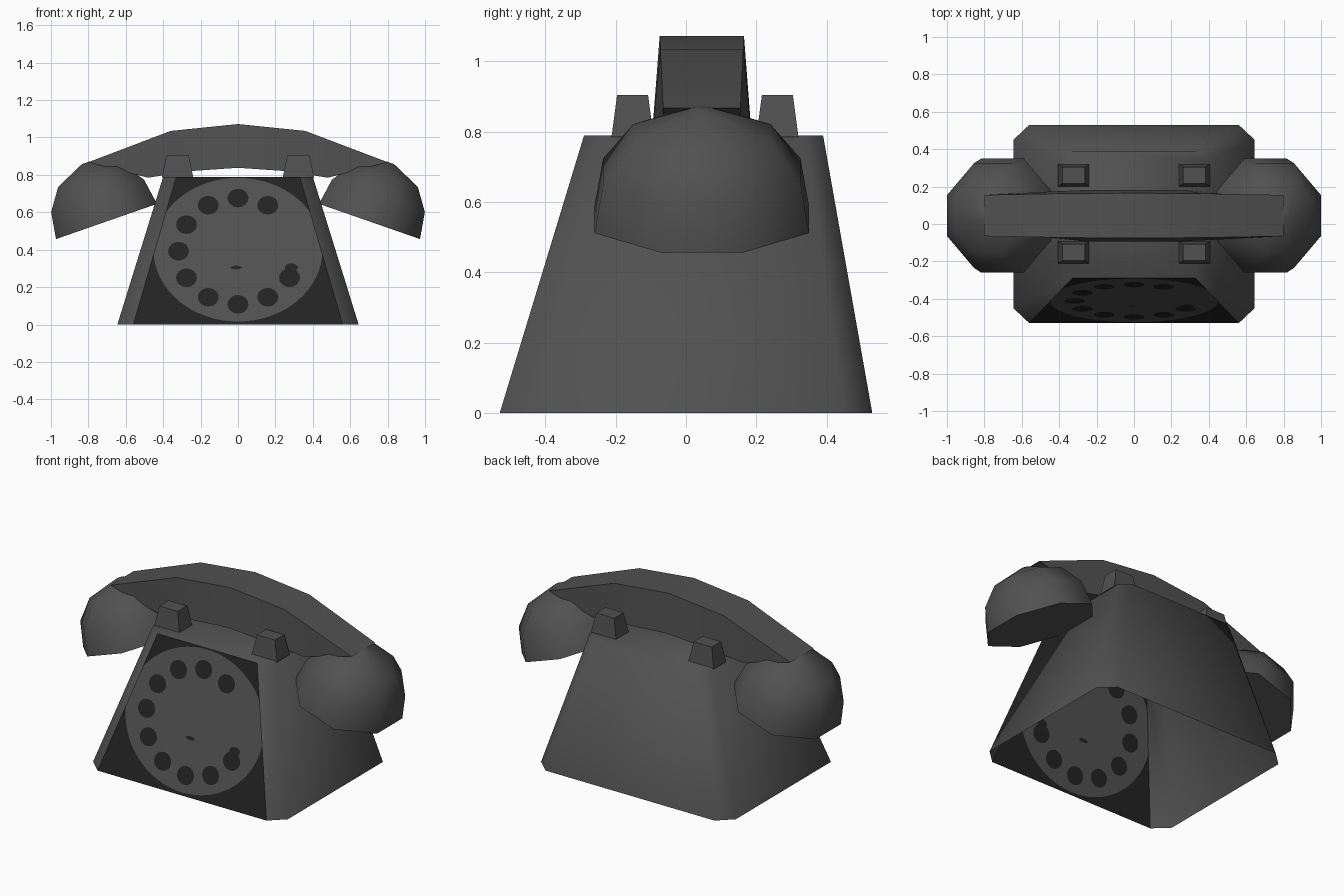
import bpy, bmesh, math
from mathutils import Vector
from mathutils.geometry import delaunay_2d_cdt

if "Cube" in bpy.data.objects:
    bpy.data.objects.remove(bpy.data.objects["Cube"])


def material(name, v):
    m = bpy.data.materials.new(name)
    m.diffuse_color = (v, v, v, 1)
    m.use_nodes = True
    m.node_tree.nodes["Principled BSDF"].inputs["Base Color"].default_value = m.diffuse_color
    return m


GREY = material("charcoal_grey", 0.082)
BLACK = material("near_black", 0.017)


def make(name, verts, faces, mats, smooth=None, fix=True):
    me = bpy.data.meshes.new(name)
    me.from_pydata(verts, [], faces)
    for m in mats:
        me.materials.append(m)
    if fix:
        bm = bmesh.new()
        bm.from_mesh(me)
        bmesh.ops.recalc_face_normals(bm, faces=bm.faces)
        bm.to_mesh(me)
        bm.free()
    ob = bpy.data.objects.new(name, me)
    bpy.context.collection.objects.link(ob)
    if smooth:
        bpy.ops.object.select_all(action='DESELECT')
        ob.select_set(True)
        bpy.context.view_layer.objects.active = ob
        bpy.ops.object.shade_smooth_by_angle(angle=math.radians(smooth))
    return ob


def loft(rings, cap_start=True, cap_end=True, skip=()):
    n = len(rings[0])
    verts = [p for r in rings for p in r]
    faces = []
    for k in range(len(rings) - 1):
        for i in range(n):
            if i not in skip:
                j = (i + 1) % n
                faces.append((k * n + i, k * n + j, (k + 1) * n + j, (k + 1) * n + i))
    if cap_start:
        faces.append(tuple(reversed(range(n))))
    if cap_end:
        faces.append(tuple(range(len(verts) - n, len(verts))))
    return verts, faces


def octagon(xo, xi, y0, y0i, y1i, y1, z):
    return [(-xi, y0, z), (xi, y0, z), (xo, y0i, z), (xo, y1i, z),
            (xi, y1, z), (-xi, y1, z), (-xo, y1i, z), (-xo, y0i, z)]


# Body shell: tapered, cut corners, open below; front panel is separate
H = 0.79
v, f = loft([octagon(0.645, 0.56, -0.53, -0.45, 0.45, 0.53, 0),
             octagon(0.40, 0.33, -0.29, -0.24, 0.34, 0.39, H)],
            cap_start=False, skip=(0,))
make("body", v, f, [GREY], 180, fix=False)


# Front panel with the dial and finger holes cut into it
def ellipse(cx, cz, rx, rz, n):
    return [(cx + rx * math.cos(2 * math.pi * i / n),
             cz + rz * math.sin(2 * math.pi * i / n)) for i in range(n)]


def inside(p, e):
    return ((p[0] - e[0]) / e[2]) ** 2 + ((p[1] - e[1]) / e[3]) ** 2 < 1


dial = (0, 0.40, 0.452, 0.384)
dark = [(0.318 * math.cos(math.radians(a)), 0.392 + 0.284 * math.sin(math.radians(a)),
         0.056, 0.05) for a in range(60, 331, 30)]
dark += [(0.285, 0.305, 0.035, 0.022), (-0.01, 0.305, 0.03, 0.01)]
loops = [[(-0.56, 0), (0.56, 0), (0.33, H), (-0.33, H)], ellipse(*dial, 64)]
loops += [ellipse(*e, 16) for e in dark]
pts, edges = [], []
for lp in loops:
    s = len(pts)
    pts += [Vector(p) for p in lp]
    edges += [(s + i, s + (i + 1) % len(lp)) for i in range(len(lp))]
cv, _, cf, *_ = delaunay_2d_cdt(pts, edges, [], 0, 1e-5)
faces, index = [], []
for t in cf:
    c = sum((cv[i] for i in t), Vector((0, 0))) / len(t)
    if abs(c.x) > 0.56 - 0.23 * c.y / H or not 0 < c.y < H:
        continue
    faces.append(tuple(t))
    index.append(0 if inside(c, dial) and not any(inside(c, e) for e in dark) else 1)
panel = make("dial_panel", [(p.x, -0.53 + 0.24 * p.y / H, p.y) for p in cv],
             faces, [GREY, BLACK], fix=False)
panel.data.polygons.foreach_set("material_index", index)

# Cradle prongs
for sx in (-1, 1):
    for name, cy in (("front", -0.152), ("back", 0.26)):
        rings = []
        for hx, hy, z in ((0.084, 0.06, H - 0.005), (0.06, 0.044, 0.905)):
            rings.append([(sx * 0.323 + a * hx, cy + b * hy, z)
                          for a, b in ((-1, -1), (1, -1), (1, 1), (-1, 1))])
        side = "left" if sx < 0 else "right"
        make(f"cradle_prong_{name}_{side}", *loft(rings), [GREY])

# Handset handle: stations of top x, top z, bottom x, bottom z, half widths
CY = 0.045
half = [(0.80, 0.868, 0.48, 0.785, 0.11, 0.115),
        (0.36, 1.035, 0.26, 0.82, 0.118, 0.138)]
mid = [(0, 1.072, 0, 0.838, 0.12, 0.138)]
stations = [(-a, b, -c, d, e, g) for a, b, c, d, e, g in half] + mid + half[::-1]
rings = [[(tx, CY - wt, tz), (tx, CY + wt, tz), (bx, CY + wb, bz), (bx, CY - wb, bz)]
         for tx, tz, bx, bz, wt, wb in stations]
make("handset_handle", *loft(rings), [GREY], 50)

# Earpiece and mouthpiece: tilted eight-sided domes
U, N = Vector((0.944, 0.329)), Vector((-0.329, 0.944))
OCT = [(-0.286, -0.12), (-0.12, -0.305), (0.12, -0.305), (0.286, -0.12),
       (0.286, 0.12), (0.12, 0.305), (-0.12, 0.305), (-0.286, 0.12)]
for sx, name in ((-1, "earpiece"), (1, "mouthpiece")):
    rings = []
    for scale, h in ((1, 0), (0.92, 0.145), (0.64, 0.26), (0.08, 0.333)):
        ring = []
        for u, y in OCT:
            p = Vector((-0.703, 0.551)) + U * u * scale + N * h
            ring.append((-sx * p.x, CY + y * scale, p.y))
        rings.append(ring)
    make(name, *loft(rings), [GREY], 60)
